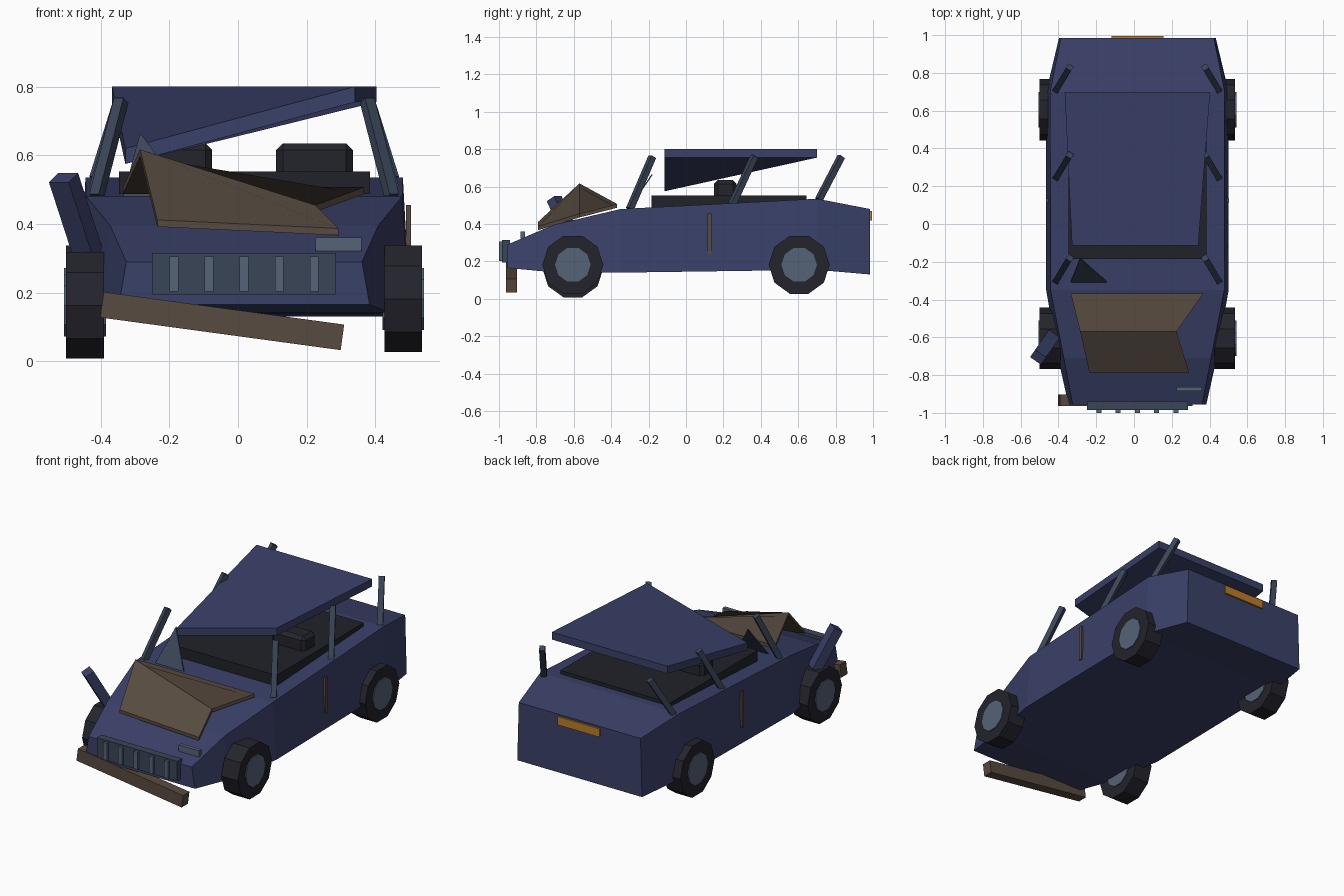
import bpy, bmesh, math
from mathutils import Vector, Matrix

if "Cube" in bpy.data.objects:
    bpy.data.objects.remove(bpy.data.objects["Cube"])

CX = 0.018  # body centre line


def material(name, r, g, b):
    m = bpy.data.materials.new(name)
    m.use_nodes = True
    m.diffuse_color = (r, g, b, 1)
    for n in m.node_tree.nodes:
        if n.type == 'BSDF_PRINCIPLED':
            n.inputs["Base Color"].default_value = (r, g, b, 1)
            n.inputs["Roughness"].default_value = 0.9
    return m


BLUE = material("navy paint", 0.042, 0.052, 0.14)
TYRE = material("tyre black", 0.017, 0.017, 0.025)
CABIN = material("cabin dark", 0.015, 0.016, 0.022)
STEEL = material("dark steel", 0.042, 0.06, 0.095)
HUB = material("light steel", 0.09, 0.125, 0.18)
RUST = material("rusty brown", 0.095, 0.069, 0.05)
AMBER = material("amber", 0.5, 0.2, 0.02)


def finish(bm, name, mat):
    bmesh.ops.recalc_face_normals(bm, faces=bm.faces)
    me = bpy.data.meshes.new(name)
    bm.to_mesh(me)
    bm.free()
    me.materials.append(mat)
    ob = bpy.data.objects.new(name, me)
    bpy.context.collection.objects.link(ob)
    return ob


def loft(name, rings, mat):
    """Bridge closed rings of equal size and cap both ends."""
    bm = bmesh.new()
    vs = [[bm.verts.new(p) for p in ring] for ring in rings]
    n = len(rings[0])
    for a, b in zip(vs, vs[1:]):
        for i in range(n):
            j = (i + 1) % n
            bm.faces.new((a[i], a[j], b[j], b[i]))
    bm.faces.new(vs[0])
    bm.faces.new(vs[-1])
    return finish(bm, name, mat)


def slab(name, rows, thick, mat):
    """Sheet through rows of (left, right) points, thickened downwards."""
    rings = []
    for a, b in rows:
        a, b, d = Vector(a), Vector(b), Vector((0, 0, thick))
        rings.append([a, b, b - d, a - d])
    return loft(name, rings, mat)


def box(name, x, y, z, mat):
    rect = [(x[0], y[0]), (x[1], y[0]), (x[1], y[1]), (x[0], y[1])]
    return loft(name, [[(px, py, h) for px, py in rect] for h in z], mat)


def beam(name, p, q, w, d, mat):
    p, q = Vector(p), Vector(q)
    bm = bmesh.new()
    rot = (q - p).to_track_quat('Z', 'Y').to_matrix().to_4x4()
    bmesh.ops.create_cube(bm, size=1, matrix=Matrix.Translation((p + q) / 2) @ rot
                          @ Matrix.Diagonal((w, d, (q - p).length, 1)))
    return finish(bm, name, mat)


def disc(name, x, y, z, r, width, mat):
    bm = bmesh.new()
    spin = Matrix.Rotation(math.pi / 2, 4, 'Y')
    bmesh.ops.create_cone(bm, cap_ends=True, segments=10, radius1=r, radius2=r,
                          depth=width, matrix=Matrix.Translation((x, y, z)) @ spin)
    return finish(bm, name, mat)


# Body shell: y, bottom z, top z, bottom half width, top half width
stations = [(-0.955, 0.165, 0.29, 0.365, 0.343), (-0.71, 0.142, 0.395, 0.42, 0.39),
            (-0.35, 0.14, 0.48, 0.483, 0.46), (0.7, 0.155, 0.535, 0.483, 0.462),
            (0.985, 0.13, 0.48, 0.415, 0.405)]
loft("body", [[(CX - wb, y, zb), (CX + wb, y, zb), (CX + wt, y, zt), (CX - wt, y, zt)]
              for y, zb, zt, wb, wt in stations], BLUE)

# Wheels, the front right one sagging
for side, s in (("right", -1), ("left", 1)):
    for end, y in (("front", -0.605), ("rear", 0.605)):
        z = 0.163 if (side, end) == ("right", "front") else 0.182
        x = CX + s * 0.463
        disc(f"{end}_{side}_tyre", x, y, z, 0.163, 0.11, TYRE)
        disc(f"{end}_{side}_hub", x, y, z, 0.095, 0.122, HUB)

# Open cabin and seat backs
box("cabin_floor", (-0.347, 0.385), (-0.185, 0.645), (0.42, 0.553), CABIN)
for side, s in (("right", -1), ("left", 1)):
    seat = box(f"{side}_seat", (CX + s * 0.205 - 0.112, CX + s * 0.205 + 0.112),
               (0.15, 0.27), (0.5, 0.635), TYRE)
    bevel = seat.modifiers.new("bevel", 'BEVEL')
    bevel.width = 0.02
    bevel.segments = 1

# Roof with the front right corner caved in
slab("roof", [((-0.367, 0.7, 0.8), (0.403, 0.7, 0.8)),
              ((-0.328, -0.115, 0.62), (0.34, -0.115, 0.8))], 0.045, BLUE)

# Bent pillars
for side, s in (("right", -1), ("left", 1)):
    for place, y, z in (("front", -0.3, 0.48), ("middle", 0.245, 0.5), ("rear", 0.71, 0.53)):
        beam(f"{place}_{side}_pillar", (CX + s * 0.43, y, z),
             (CX + s * 0.358, y + 0.12, 0.76), 0.032, 0.032, STEEL)

# Broken windscreen shard
loft("glass_shard", [[(-0.335, y, 0.48), (-0.145, y, 0.48), (-0.285, y + 0.125, 0.665)]
                     for y in (-0.31, -0.302)], STEEL)

# Buckled bonnet
slab("bonnet", [((-0.335, -0.368, 0.507), (0.367, -0.368, 0.507)),
                ((-0.285, -0.57, 0.617), (0.225, -0.57, 0.455)),
                ((-0.235, -0.79, 0.412), (0.293, -0.79, 0.387))], 0.02, RUST)

# Torn wing
beam("torn_wing", (-0.435, -0.6, 0.31), (-0.508, -0.705, 0.535), 0.07, 0.055, BLUE)

# Hanging bumper
beam("front_bumper", (-0.396, -0.933, 0.165), (0.304, -0.933, 0.07), 0.06, 0.075, RUST)

# Grille with upright slats
box("grille", (-0.25, 0.285), (-0.985, -0.94), (0.195, 0.315), STEEL)
for i in range(5):
    x = CX + (i - 2) * 0.102
    box(f"grille_slat_{i + 1}", (x - 0.013, x + 0.013), (-1.0, -0.98), (0.203, 0.306), HUB)

# Remaining headlamp, rear plate and side strips
box("headlamp", (0.225, 0.36), (-0.885, -0.862), (0.322, 0.36), HUB)
box("rear_plate", (-0.12, 0.157), (0.978, 0.995), (0.42, 0.47), AMBER)
for side, s in (("right", -1), ("left", 1)):
    x = CX + s * 0.478
    box(f"{side}_side_strip", (x - 0.007, x + 0.007), (0.115, 0.135), (0.24, 0.455), RUST)
